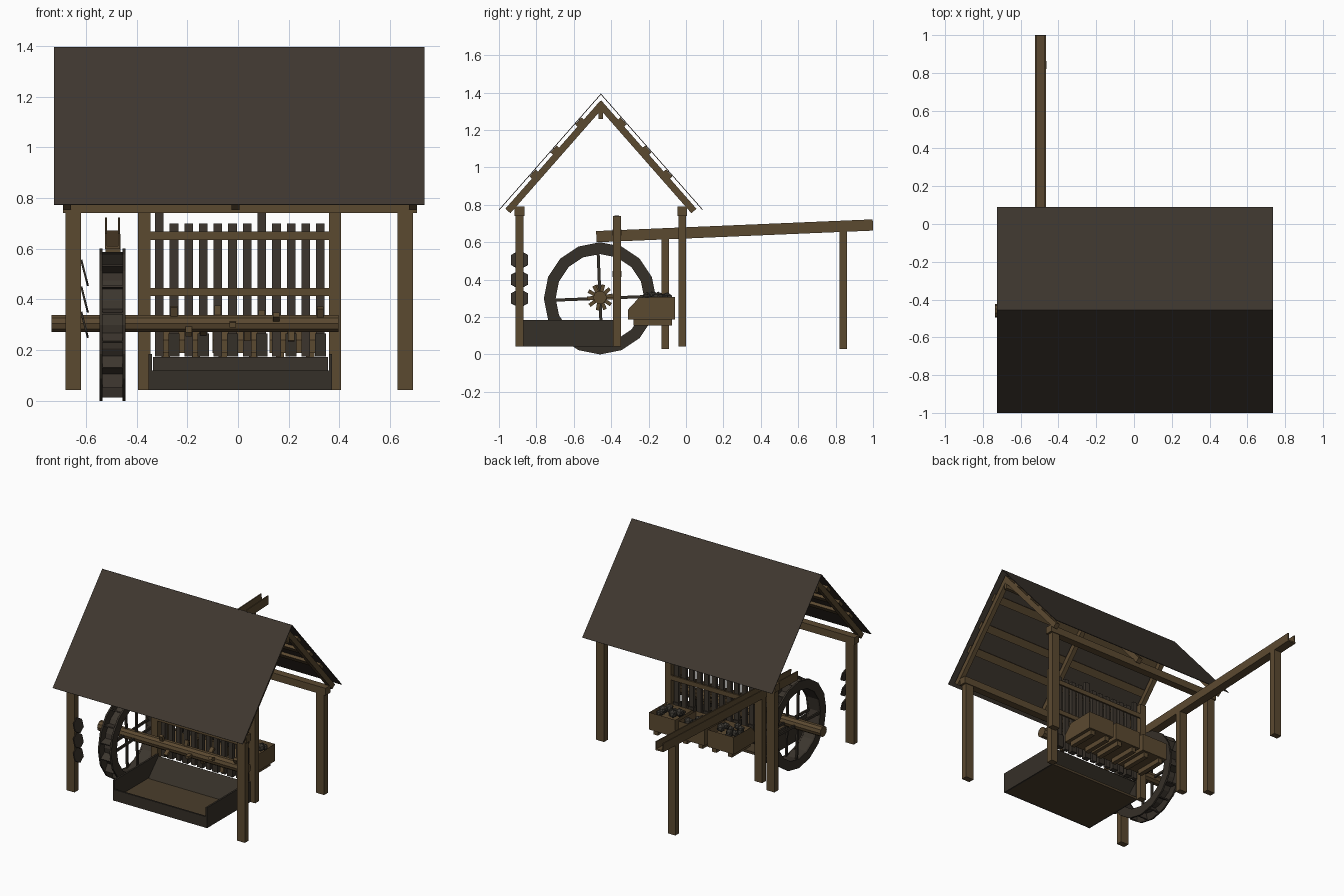
import bpy, bmesh, math, random
from mathutils import Matrix, Vector

cube = bpy.data.objects.get("Cube")
if cube:
    bpy.data.objects.remove(cube, do_unlink=True)
random.seed(4)


def material(name, rgb):
    m = bpy.data.materials.new(name)
    m.use_nodes = True
    m.diffuse_color = (*rgb, 1)
    m.node_tree.nodes["Principled BSDF"].inputs["Base Color"].default_value = (*rgb, 1)
    return m


WOOD = material("brown timber", (0.105, 0.067, 0.030))
ROOF = material("grey brown roof", (0.049, 0.038, 0.029))
DARK = material("dark weathered wood", (0.036, 0.029, 0.021))
STAMP = material("grey stamp wood", (0.045, 0.036, 0.027))
ORE = material("grey ore", (0.045, 0.040, 0.032))
FLOOR = material("worn plank floor", (0.070, 0.047, 0.024))


def finish(name, mat, bm):
    bmesh.ops.recalc_face_normals(bm, faces=bm.faces)
    mesh = bpy.data.meshes.new(name)
    bm.to_mesh(mesh)
    bm.free()
    mesh.materials.append(mat)
    obj = bpy.data.objects.new(name, mesh)
    bpy.context.collection.objects.link(obj)
    return obj


def block(center, size, turn=0, axis='X'):
    return (Matrix.Translation(center) @ Matrix.Rotation(turn, 4, axis)
            @ Matrix.Diagonal((*size, 1)))


def span(x0, x1, y0, y1, z0, z1):
    return block(((x0 + x1) / 2, (y0 + y1) / 2, (z0 + z1) / 2), (x1 - x0, y1 - y0, z1 - z0))


def boxes(name, mat, blocks):
    bm = bmesh.new()
    for m in blocks:
        bmesh.ops.create_cube(bm, size=1, matrix=m)
    return finish(name, mat, bm)


def lathe(name, mat, profile, sides, y, z):
    """Spin a closed (x, radius) outline around a line parallel to x."""
    bm = bmesh.new()
    rings = []
    for i in range(sides):
        a = math.tau * i / sides
        rings.append([bm.verts.new((px, y + r * math.cos(a), z + r * math.sin(a)))
                      for px, r in profile])
    n = len(profile)
    for i in range(sides):
        p, q = rings[i], rings[(i + 1) % sides]
        for j in range(n):
            k = (j + 1) % n
            bm.faces.new((p[j], p[k], q[k], q[j]))
    bmesh.ops.remove_doubles(bm, verts=bm.verts, dist=0.0001)
    return finish(name, mat, bm)


# Roof: sheets, battens and rafters placed along each slope
RIDGE_Y, RIDGE_Z = -0.455, 1.395
PITCH = math.atan2(0.62, 0.545)
SLOPE = math.hypot(0.62, 0.545)


def on_slope(side, s0, s1, depth, thick, x0, x1):
    s = (s0 + s1) / 2
    c, n = math.cos(PITCH), math.sin(PITCH)
    center = ((x0 + x1) / 2, RIDGE_Y + side * (c * s - n * depth), RIDGE_Z - n * s - c * depth)
    return block(center, (x1 - x0, s1 - s0, thick), -side * PITCH)


for side, label in ((-1, "front"), (1, "back")):
    boxes(label + "_roof_sheet", ROOF, [on_slope(side, 0, SLOPE, 0.002, 0.004, -0.725, 0.735)])
    boxes(label + "_battens", WOOD, [on_slope(side, s - 0.025, s + 0.025, 0.015, 0.019, -0.7, 0.71)
                                     for s in (0.19, 0.39, 0.56)])
    boxes(label + "_rafters", WOOD, [on_slope(side, 0.03, 0.8, 0.041, 0.036, x - 0.016, x + 0.016)
                                     for x in (-0.675, -0.01, 0.69)])
boxes("ridge_beam", WOOD, [span(-0.69, 0.705, -0.467, -0.443, 1.26, 1.31)])

# Frame: corner posts, wall plates and the two inner posts
for label, y in (("front", -0.89), ("back", -0.02)):
    boxes(label + "_posts", WOOD, [span(x - 0.031, x + 0.031, y - 0.021, y + 0.021, 0.043, 0.76)
                                   for x in (-0.65, 0.66)])
    boxes(label + "_wall_plate", WOOD, [span(-0.69, 0.705, y - 0.026, y + 0.026, 0.74, 0.79)])
boxes("inner_posts", WOOD, [span(x - 0.024, x + 0.024, -0.391, -0.347, 0.043, 0.74)
                            for x in (-0.37, 0.382)])

# Water channel and its legs
tilt = math.atan2(0.0625, 1.48)
mid = Vector((-0.495, 0.26, 0.661))
boxes("water_channel", WOOD, [
    block(mid + Vector((0, 0, -0.025)), (0.06, 1.48, 0.01), tilt),
    block(mid + Vector((-0.026, 0, 0)), (0.008, 1.48, 0.06), tilt),
    block(mid + Vector((0.026, 0, 0)), (0.008, 1.48, 0.06), tilt)])
boxes("channel_legs", WOOD, [span(-0.522, -0.464, -0.13, -0.09, 0.03, 0.618),
                             span(-0.522, -0.464, 0.82, 0.862, 0.03, 0.658)])

# Water wheel
CY, CZ, R, SIDES = -0.46, 0.3, 0.3, 16
for label, x in (("outer", -0.54), ("inner", -0.45)):
    lathe(label + "_wheel_rim", DARK,
          [(x - 0.006, R), (x + 0.006, R), (x + 0.006, 0.237), (x - 0.006, 0.237)], SIDES, CY, CZ)
lathe("wheel_drum", STAMP, [(-0.54, 0.246), (-0.45, 0.246), (-0.45, 0.238), (-0.54, 0.238)],
      SIDES, CY, CZ)
paddles, spokes = [], []
for i in range(SIDES):
    a = math.tau * (i + 0.5) / SIDES
    paddles.append(block((-0.495, CY + 0.266 * math.cos(a), CZ + 0.266 * math.sin(a)),
                         (0.08, 0.052, 0.008), a + 0.45))
for i in range(4):
    a = math.tau * i / 4 + 0.04
    spokes += [block((x, CY + 0.125 * math.cos(a), CZ + 0.125 * math.sin(a)),
                     (0.012, 0.24, 0.016), a) for x in (-0.535, -0.455)]
boxes("wheel_paddles", STAMP, paddles)
boxes("wheel_spokes", DARK, spokes)

# Axle with a spiral of lifting pegs
AZ = 0.305
lathe("axle", WOOD, [(-0.735, 0), (-0.735, 0.036), (0.397, 0.036), (0.397, 0)], 10, CY, AZ)
stamp_x = [-0.31 + 0.0577 * i for i in range(12)]
pegs = []
for i, x in enumerate(stamp_x):
    a = 1.9 * i
    pegs.append(block((x, CY + 0.045 * math.cos(a), AZ + 0.045 * math.sin(a)),
                      (0.026, 0.05, 0.02), a))
boxes("lifting_pegs", WOOD, pegs)

# Stamps and the rails that guide them
boxes("stamps", STAMP, [span(x - 0.017, x + 0.017, -0.381, -0.357, 0.175,
                             0.742 if i in (0, 7) else 0.7) for i, x in enumerate(stamp_x)])
boxes("stamp_heads", DARK, [span(x - 0.022, x + 0.022, -0.388, -0.35, 0.175, 0.265)
                            for x in stamp_x[1::2]])
boxes("guide_rails", WOOD, [span(-0.35, 0.362, y - 0.005, y + 0.005, z, z + 0.032)
                            for y in (-0.387, -0.351) for z in (0.414, 0.635)])

# Washing tray in front of the stamps
boxes("tray_sides", DARK, [span(-0.352, -0.34, -0.87, -0.385, 0.043, 0.185),
                           span(0.358, 0.37, -0.87, -0.385, 0.043, 0.185)])
boxes("tray_front", DARK, [span(-0.34, 0.358, -0.868, -0.856, 0.043, 0.12)])
boxes("tray_floor", FLOOR, [span(-0.34, 0.358, -0.856, -0.385, 0.043, 0.06)])
boxes("tray_chute", DARK, [block((0.009, -0.445, 0.113), (0.69, 0.16, 0.01), 0.8)])

# Ore boxes behind the stamps, each hollowed from a side profile
PROFILE = [(-0.31, 0.188), (-0.31, 0.24), (-0.25, 0.305), (-0.06, 0.308), (-0.06, 0.188)]
for label, cx in (("left", 0.225), ("middle", 0), ("right", -0.225)):
    bm = bmesh.new()
    base = bm.faces.new([bm.verts.new((cx - 0.1, y, z)) for y, z in PROFILE])
    moved = bmesh.ops.extrude_face_region(bm, geom=[base])["geom"]
    bmesh.ops.translate(bm, vec=(0.2, 0, 0), verts=[v for v in moved if isinstance(v, bmesh.types.BMVert)])
    bmesh.ops.recalc_face_normals(bm, faces=bm.faces)
    top = [f for f in bm.faces if f.normal.z > 0.95]
    bmesh.ops.inset_region(bm, faces=top, thickness=0.013)
    bmesh.ops.translate(bm, vec=(0, 0, -0.045), verts=list({v for f in top for v in f.verts}))
    finish(label + "_ore_box", WOOD, bm)
    boxes(label + "_box_bearers", WOOD, [span(cx + d - 0.016, cx + d + 0.016, -0.28, -0.075, 0.155, 0.188)
                                         for d in (-0.06, 0.06)])
    bm = bmesh.new()
    for i in range(12):
        spot = Vector((cx + random.uniform(-0.065, 0.065), random.uniform(-0.22, -0.095),
                       random.uniform(0.275, 0.31)))
        bmesh.ops.create_icosphere(bm, subdivisions=1, radius=random.uniform(0.02, 0.032),
                                   matrix=Matrix.Translation(spot))
    finish(label + "_ore_heap", ORE, bm)

# Tilted hanging plates beside the front right post
bm = bmesh.new()
for z in (0.505, 0.4, 0.3):
    tilt_plate = (Matrix.Translation((-0.605, -0.89, z)) @ Matrix.Rotation(-0.25, 4, 'Y')
                  @ Matrix.Rotation(math.pi / 2, 4, 'Y') @ Matrix.Rotation(math.pi / 2, 4, 'Z'))
    bmesh.ops.create_cone(bm, cap_ends=True, segments=6, radius1=0.053, radius2=0.053,
                          depth=0.008, matrix=tilt_plate)
finish("hanging_plates", DARK, bm)
